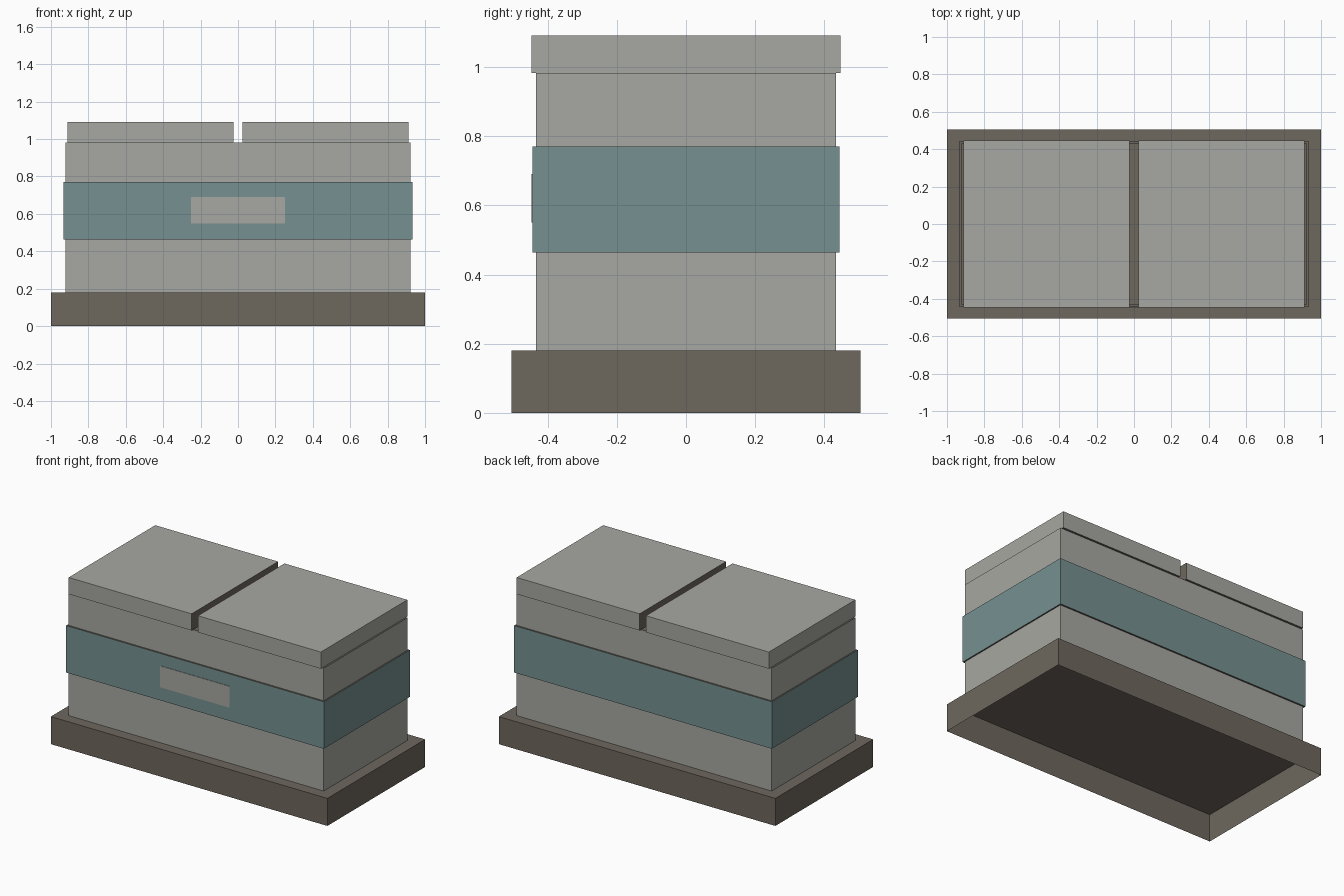
import bpy
import bmesh
from mathutils import Vector

if "Cube" in bpy.data.objects:
    bpy.data.objects.remove(bpy.data.objects["Cube"], do_unlink=True)


def material(name, rgb):
    m = bpy.data.materials.new(name)
    m.use_nodes = True
    color = (*rgb, 1.0)
    m.diffuse_color = color
    bsdf = m.node_tree.nodes["Principled BSDF"]
    bsdf.inputs["Base Color"].default_value = color
    bsdf.inputs["Roughness"].default_value = 0.8
    return m


GREY = material("light_grey", (0.39, 0.39, 0.36))
TEAL = material("dull_teal", (0.18, 0.28, 0.28))
BROWN = material("dark_brown", (0.155, 0.135, 0.11))


def box(name, low, high, main, is_brown=None, is_open=None):
    """Box between two corners; face rules take the outward normal."""
    low, high = Vector(low), Vector(high)
    bm = bmesh.new()
    bmesh.ops.create_cube(bm, size=1)
    for v in bm.verts:
        v.co = (low + high) / 2 + v.co * (high - low)
    bm.normal_update()
    if is_open:
        gone = [f for f in bm.faces if is_open(f.normal)]
        bmesh.ops.delete(bm, geom=gone, context="FACES")
    for f in bm.faces:
        f.material_index = int(bool(is_brown and is_brown(f.normal)))
    mesh = bpy.data.meshes.new(name)
    bm.to_mesh(mesh)
    bm.free()
    mesh.materials.append(main)
    mesh.materials.append(BROWN)
    obj = bpy.data.objects.new(name, mesh)
    bpy.context.collection.objects.link(obj)
    return obj


def horizontal(n):
    return abs(n.z) > 0.5


def underside(n):
    return n.z < -0.5


# Hollow plinth, open underneath
box("plinth", (-1, -0.505, 0), (1, 0.505, 0.18), BROWN, is_open=underside)

# Main body with a bare top and bottom
box("body", (-0.923, -0.433, 0.178), (0.923, 0.433, 0.982), GREY, horizontal)

# Coloured band around the body
box("band", (-0.932, -0.444, 0.463), (0.932, 0.444, 0.77), TEAL, horizontal)

# Thin label plate on the front
box("label_plate", (-0.25, -0.447, 0.55), (0.25, -0.443, 0.69), GREY)

# Two lids with bare undersides and facing inner ends
for side, label in ((1, "left"), (-1, "right")):
    x0, x1 = sorted((side * 0.023, side * 0.912))
    box(label + "_lid", (x0, -0.447, 0.982), (x1, 0.447, 1.091), GREY,
        lambda n: underside(n) or n.x * side < -0.5)
